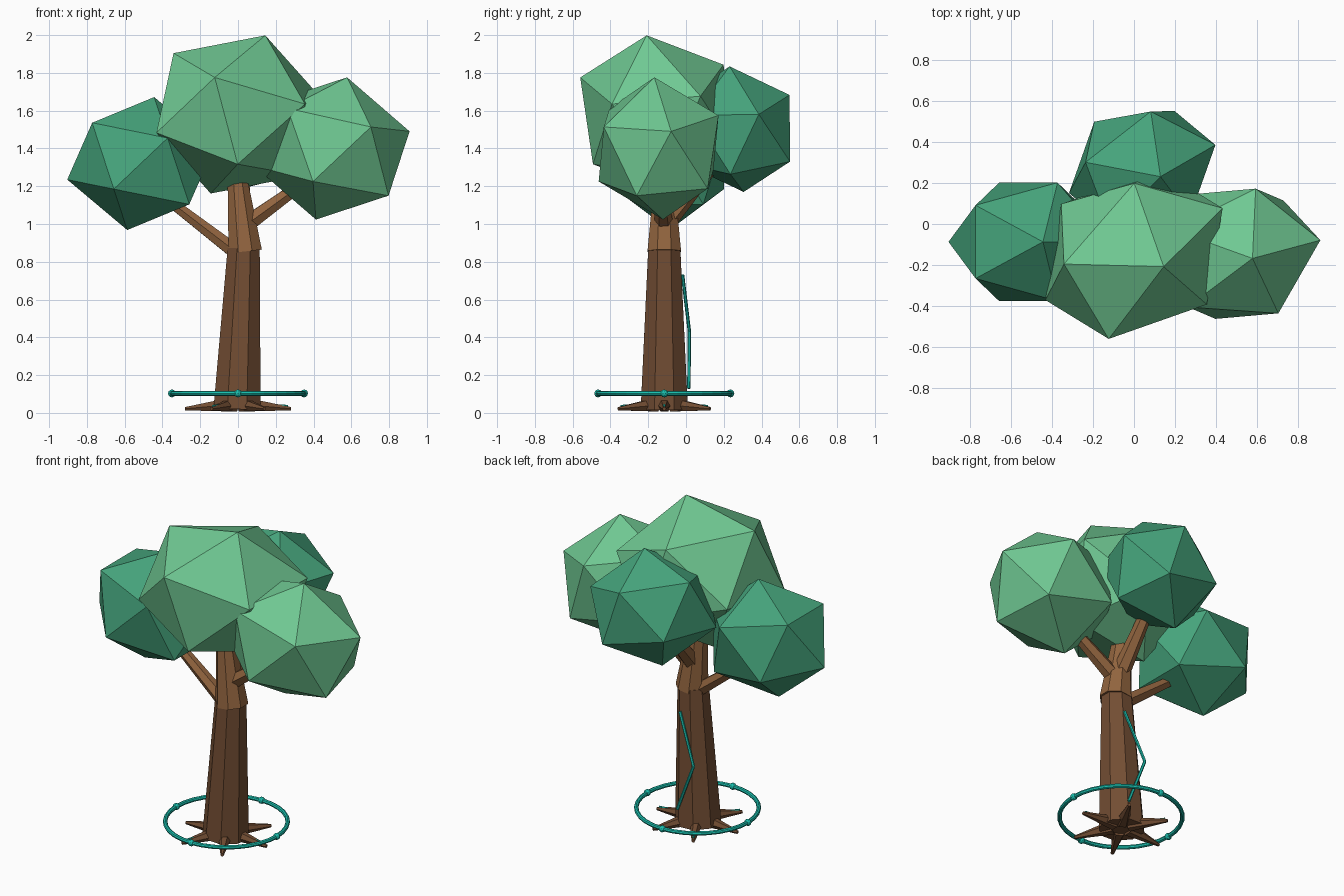
import bpy
from math import pi, cos, sin
from mathutils import Vector

if "Cube" in bpy.data.objects:
    bpy.data.objects.remove(bpy.data.objects["Cube"])

AX = -0.115  # y of the trunk axis


def material(name, rgb):
    m = bpy.data.materials.new(name)
    m.diffuse_color = (*rgb, 1)
    m.use_nodes = True
    m.node_tree.nodes["Principled BSDF"].inputs["Base Color"].default_value = m.diffuse_color
    return m


BARK = material("bark", (0.17, 0.075, 0.033))
BRANCH = material("light_bark", (0.29, 0.13, 0.05))
DARK = material("dark_leaf", (0.06, 0.37, 0.2))
LIGHT = material("light_leaf", (0.16, 0.58, 0.29))
TEAL = material("teal", (0.01, 0.52, 0.42))


def finish(name, mat):
    ob = bpy.context.object
    ob.name = name
    ob.data.materials.append(mat)
    return ob


def limb(name, a, b, r1, r2, mat, sides=6, turn=0.0):
    """Tapered flat-faced rod from a to b."""
    a, b = Vector(a), Vector(b)
    d = b - a
    bpy.ops.mesh.primitive_cone_add(vertices=sides, radius1=r1, radius2=r2,
                                    depth=d.length, location=(a + b) / 2)
    ob = finish(name, mat)
    ob.rotation_mode = 'QUATERNION'
    spin = Vector((0, 0, 1)).rotation_difference(d)
    twist = Vector((1, 0, 0)).rotation_difference(Vector((cos(turn), sin(turn), 0)))
    ob.rotation_quaternion = spin @ twist
    return ob


# Trunk in two leaning sections
limb("trunk_lower", (-0.005, AX, 0.02), (0.03, AX, 0.87), 0.135, 0.092, BARK, 8, pi / 8)
limb("trunk_upper", (0.038, AX, 0.855), (-0.015, AX, 1.35), 0.096, 0.045, BRANCH, 8, pi / 8)

# Branches reaching into the foliage
limb("branch_left", (0.03, AX, 0.82), (-0.42, -0.09, 1.165), 0.046, 0.028, BRANCH)
limb("branch_right", (0.02, AX, 0.98), (0.42, -0.14, 1.27), 0.05, 0.03, BRANCH)
limb("branch_back", (0.02, AX, 1.0), (0.03, 0.2, 1.38), 0.055, 0.032, BRANCH)

# Six roots in a star, every other one with a glowing vein
for i in range(6):
    c, s = cos(i * pi / 3), sin(i * pi / 3)
    limb("root", (0.05 * c, AX + 0.05 * s, 0.043), (0.28 * c, AX + 0.28 * s, 0.022),
         0.041, 0.01, BARK, 6)
    if i % 2 == 0:
        limb("root_vein", (0.13 * c, AX + 0.13 * s, 0.046),
             (0.265 * c, AX + 0.265 * s, 0.037), 0.006, 0.006, TEAL)

# Zigzag vein up the back of the trunk
path = [(0.05, 0.015, 0.13), (-0.065, 0.018, 0.43), (0.055, -0.018, 0.73)]
for a, b in zip(path, path[1:]):
    limb("trunk_vein", a, b, 0.009, 0.009, TEAL)

# Ring with four beads around the base
bpy.ops.mesh.primitive_torus_add(location=(0, AX, 0.103), major_radius=0.35, minor_radius=0.013,
                                 major_segments=32, minor_segments=8)
finish("ground_ring", TEAL)
for i in range(4):
    a = i * pi / 2
    bpy.ops.mesh.primitive_ico_sphere_add(subdivisions=2, radius=0.021,
                                          location=(0.35 * cos(a), AX + 0.35 * sin(a), 0.103))
    finish("ring_bead", TEAL)

# Foliage: stretched icosahedra, each turned a step further
crowns = [("foliage_left", (-0.515, -0.087, 1.32), 0.359, DARK),
          ("foliage_right", (0.495, -0.145, 1.40), 0.386, LIGHT),
          ("foliage_back", (0.04, 0.268, 1.502), 0.346, DARK),
          ("foliage_main", (0, -0.147, 1.58), 0.447, LIGHT)]
for i, (name, loc, r, mat) in enumerate(crowns):
    bpy.ops.mesh.primitive_ico_sphere_add(subdivisions=1, radius=1, location=loc,
                                          rotation=(0.1 * i, 0.2, 0.2 * i))
    ob = finish(name, mat)
    ob.scale = (1.135 * r, 0.945 * r, r)
